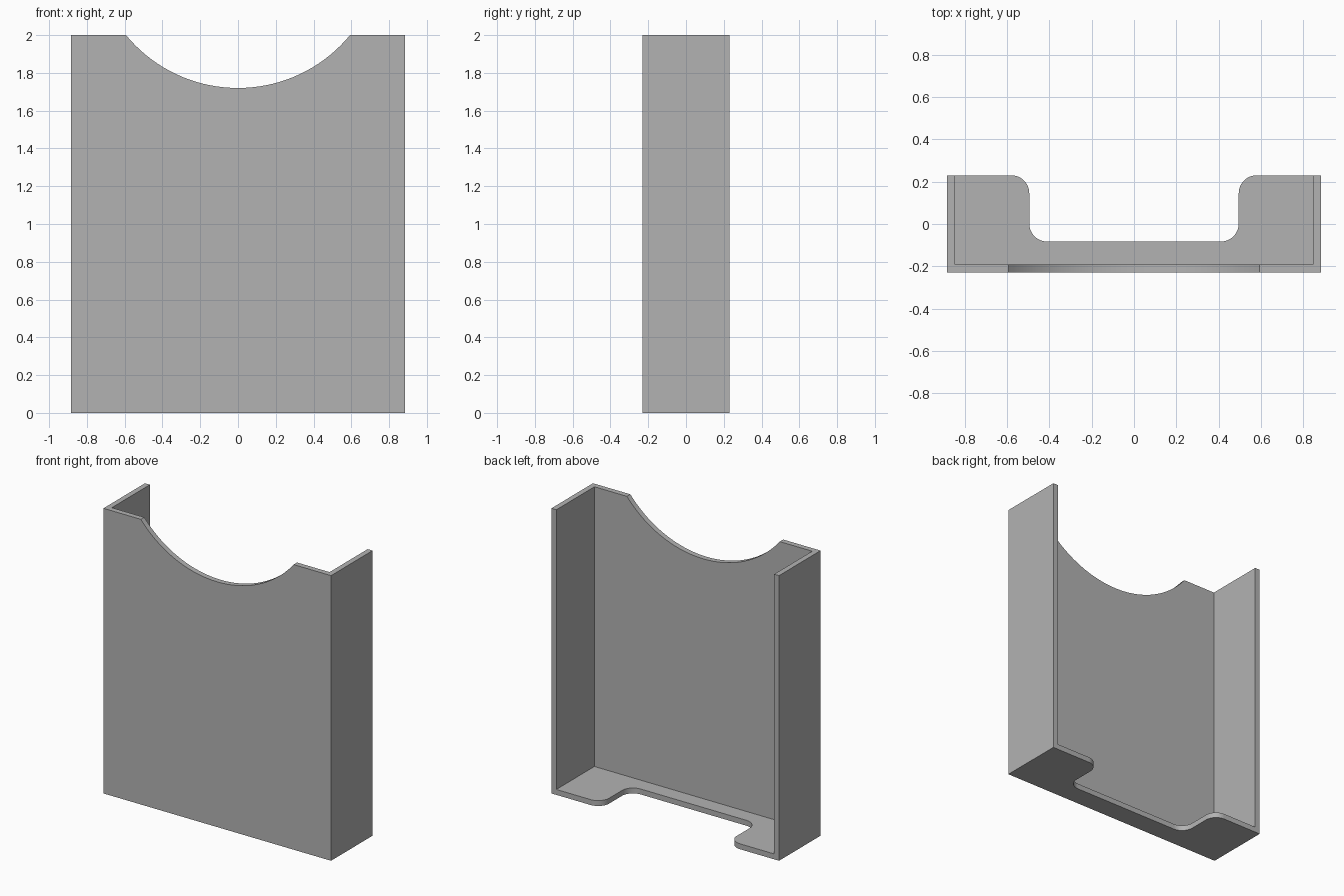
import bpy, bmesh, math
from mathutils import Vector

if "Cube" in bpy.data.objects:
    bpy.data.objects.remove(bpy.data.objects["Cube"], do_unlink=True)

W, D, H, T = 0.883, 0.23, 2.0, 0.038   # half width, half depth, height, wall


def prism(name, outline, direction):
    """Extrude a closed outline along a direction."""
    bm = bmesh.new()
    face = bm.faces.new([bm.verts.new(p) for p in outline])
    new = bmesh.ops.extrude_face_region(bm, geom=[face])["geom"]
    verts = [v for v in new if isinstance(v, bmesh.types.BMVert)]
    bmesh.ops.translate(bm, verts=verts, vec=Vector(direction))
    bmesh.ops.recalc_face_normals(bm, faces=bm.faces)
    mesh = bpy.data.meshes.new(name)
    bm.to_mesh(mesh)
    bm.free()
    obj = bpy.data.objects.new(name, mesh)
    bpy.context.collection.objects.link(obj)
    return obj


def box(name, x, y0, y1, z0, z1):
    return prism(name, [(-x, y0, z0), (x, y0, z0), (x, y1, z0), (-x, y1, z0)],
                 (0, 0, z1 - z0))


def arc(cx, cy, r, start, end, n):
    angles = [math.radians(start + (end - start) * i / n) for i in range(n + 1)]
    return [(cx + r * math.cos(a), cy + r * math.sin(a)) for a in angles]


# Outer block
holder = box("wall_holder", W, -D, D, 0, H)

# Pocket open at the top and back
pocket = box("pocket_cutter", W - T, -D + T, 1, T, H + 1)

# Round finger scoop in the top of the front panel
sag, half = 0.28, 0.593
r = (half ** 2 + sag ** 2) / (2 * sag)
scoop = prism("scoop_cutter",
              [(x, -1, z) for x, z in arc(0, H - sag + r, r, 0, 360, 128)[:-1]],
              (0, 2, 0))

# Notch in the base with rounded inner and outer corners
nx, ny, f = 0.495, -0.083, 0.085
right = arc(nx - f, ny + f, f, -90, 0, 12) + arc(nx + f, D - f, f, 180, 90, 12)
right.append((nx + f, D + 0.2))
outline = right + [(-x, y) for x, y in reversed(right)]
notch = prism("notch_cutter", [(x, y, -0.5) for x, y in outline], (0, 0, 1))

# Carve the block, then drop the cutters
for cutter in (pocket, scoop, notch):
    cutter.hide_render = True
    mod = holder.modifiers.new(cutter.name, "BOOLEAN")
    mod.operation = "DIFFERENCE"
    mod.solver = "EXACT"
    mod.object = cutter
bpy.ops.object.select_all(action="DESELECT")
bpy.context.view_layer.objects.active = holder
holder.select_set(True)
for mod in list(holder.modifiers):
    bpy.ops.object.modifier_apply(modifier=mod.name)
for cutter in (pocket, scoop, notch):
    bpy.data.objects.remove(cutter, do_unlink=True)

# Plain grey plastic
grey = bpy.data.materials.new("light grey")
grey.use_nodes = True
colour = (0.45, 0.45, 0.45, 1)
grey.diffuse_color = colour
grey.node_tree.nodes["Principled BSDF"].inputs["Base Color"].default_value = colour
holder.data.materials.clear()
holder.data.materials.append(grey)
bpy.ops.object.shade_smooth_by_angle(angle=math.radians(30))
